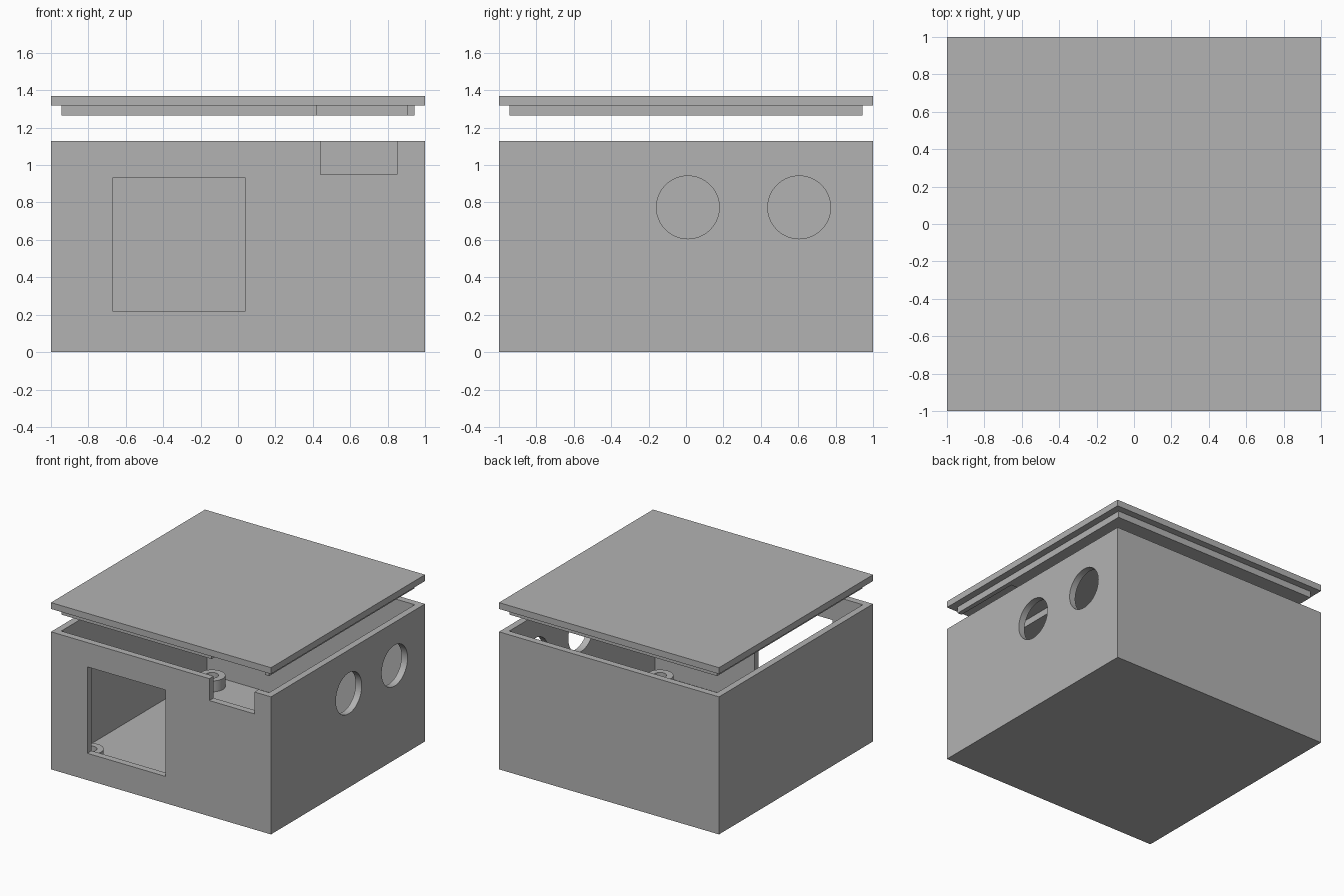
import bpy

default = bpy.data.objects.get("Cube")
if default:
    bpy.data.objects.remove(default, do_unlink=True)

grey = bpy.data.materials.new("matte grey")
grey.use_nodes = True
colour = (0.45, 0.45, 0.45, 1)
grey.diffuse_color = colour
grey.node_tree.nodes["Principled BSDF"].inputs["Base Color"].default_value = colour

WALL = 0.055
HEIGHT = 1.13
INNER = 1 - WALL


def block(name, low, high):
    """Box between two opposite corners."""
    centre = [(a + b) / 2 for a, b in zip(low, high)]
    bpy.ops.mesh.primitive_cube_add(size=1, location=centre)
    ob = bpy.context.object
    ob.name = name
    ob.scale = [b - a for a, b in zip(low, high)]
    bpy.ops.object.transform_apply(location=True, rotation=True, scale=True)
    ob.data.materials.append(grey)
    return ob


def cylinder(name, radius, depth, location, rotation=(0, 0, 0)):
    bpy.ops.mesh.primitive_cylinder_add(vertices=64, radius=radius, depth=depth,
                                        location=location, rotation=rotation)
    ob = bpy.context.object
    ob.name = name
    ob.data.materials.append(grey)
    return ob


def cut(target, cutter):
    """Subtract the cutter, then discard it."""
    cutter.hide_render = True
    mod = target.modifiers.new("cut", "BOOLEAN")
    mod.operation = "DIFFERENCE"
    mod.solver = "EXACT"
    mod.object = cutter
    bpy.ops.object.select_all(action="DESELECT")
    bpy.context.view_layer.objects.active = target
    target.select_set(True)
    bpy.ops.object.modifier_apply(modifier=mod.name)
    bpy.data.objects.remove(cutter, do_unlink=True)


def smooth(ob):
    bpy.ops.object.select_all(action="DESELECT")
    bpy.context.view_layer.objects.active = ob
    ob.select_set(True)
    bpy.ops.object.shade_smooth_by_angle()


# Hollow open-topped case
case = block("case", (-1, -1, 0), (1, 1, HEIGHT))
cut(case, block("cavity", (-INNER, -INNER, WALL), (INNER, INNER, HEIGHT + 0.2)))

# Front window and cable notch
cut(case, block("window_cutter", (-0.67, -1.1, 0.22), (0.04, -0.8, 0.93)))
cut(case, block("notch_cutter", (0.44, -1.1, 0.95), (0.85, -0.8, HEIGHT + 0.2)))

# Two round holes in the left side wall
for y in (0.01, 0.605):
    cut(case, cylinder("hole_cutter", 0.168, 0.3, (1, y, 0.774), (0, 1.570796, 0)))
smooth(case)

# Four hollow mounting posts on the floor
for side, x in (("left", 0.79), ("right", -0.79)):
    for end, y in (("front", -0.79), ("back", 0.79)):
        post = cylinder(f"{end}_{side}_post", 0.1, 0.09, (x, y, WALL + 0.045))
        cut(post, cylinder("bore_cutter", 0.05, 0.3, (x, y, WALL + 0.045)))
        smooth(post)

# Raised lid plate with an inset plug and a pocket above the notch
LID = 1.318
block("lid_plate", (-1, -1, LID), (1, 1, 1.37))
plug = block("lid_plug", (-0.943, -0.943, 1.264), (0.943, 0.943, LID))
cut(plug, block("pocket_cutter", (0.42, -1.1, 1.2), (0.905, -0.36, LID + 0.1)))
